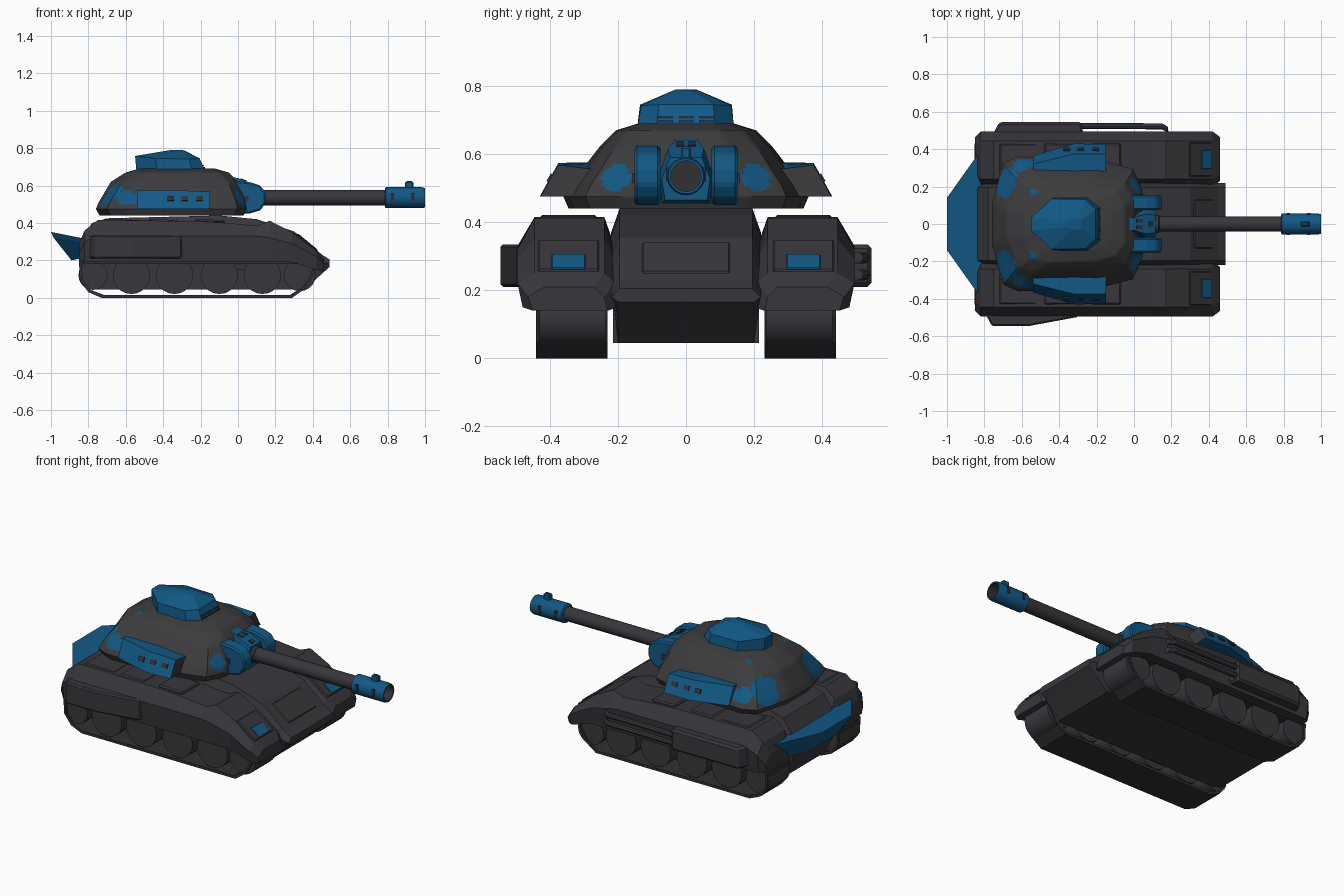
import bpy, bmesh, math
from mathutils import Vector

if "Cube" in bpy.data.objects:
    bpy.data.objects.remove(bpy.data.objects["Cube"])


def material(name, col):
    m = bpy.data.materials.new(name)
    m.diffuse_color = (*col, 1)
    m.use_nodes = True
    m.node_tree.nodes["Principled BSDF"].inputs["Base Color"].default_value = m.diffuse_color
    return m


HULL = material("charcoal hull", (0.040, 0.037, 0.044))
TUR = material("grey turret", (0.046, 0.044, 0.047))
BLUE = material("deep blue", (0.006, 0.098, 0.235))
DARK = material("dark slots", (0.032, 0.029, 0.033))


def loft(name, rings, mats, closed=False, smooth=False, cuts=0, rule=None):
    """Skin a list of vertex rings; rule(face) picks the material index."""
    bm = bmesh.new()
    vs = [[bm.verts.new(p) for p in r] for r in rings]
    n = len(vs[0])
    pairs = list(zip(vs, vs[1:])) + ([(vs[-1], vs[0])] if closed else [])
    for a, b in pairs:
        for i in range(n):
            j = (i + 1) % n
            bm.faces.new((a[i], a[j], b[j], b[i]))
    if cuts:
        bmesh.ops.subdivide_edges(bm, edges=bm.edges[:], cuts=cuts, use_grid_fill=True)
    if not closed:
        if cuts:
            bmesh.ops.holes_fill(bm, edges=[e for e in bm.edges if e.is_boundary], sides=0)
        else:
            bm.faces.new(vs[0])
            bm.faces.new(vs[-1])
    bmesh.ops.recalc_face_normals(bm, faces=bm.faces[:])
    bm.normal_update()
    if rule:
        for f in bm.faces:
            f.material_index = int(rule(f))
    me = bpy.data.meshes.new(name)
    bm.to_mesh(me)
    bm.free()
    for m in mats:
        me.materials.append(m)
    ob = bpy.data.objects.new(name, me)
    bpy.context.collection.objects.link(ob)
    if smooth:
        bpy.ops.object.select_all(action='DESELECT')
        bpy.context.view_layer.objects.active = ob
        ob.select_set(True)
        bpy.ops.object.shade_smooth_by_angle(angle=math.radians(32))
    return ob


def bevel(ob, w):
    m = ob.modifiers.new("bevel", 'BEVEL')
    m.width, m.segments = w, 1
    return ob


def box(name, loc, size, mat, rot=(0, 0, 0), bev=0):
    x, y, z = (v / 2 for v in size)
    q = [(-x, -y), (x, -y), (x, y), (-x, y)]
    ob = loft(name, [[(a, b, c) for a, b in q] for c in (-z, z)], [mat])
    ob.location, ob.rotation_euler = loc, rot
    return bevel(ob, bev) if bev else ob


def circle_x(x, r, z, n=20):
    return [(x, r * math.cos(2 * math.pi * i / n), z + r * math.sin(2 * math.pi * i / n)) for i in range(n)]


def circle_y(x, y, z, r, n=20):
    return [(x + r * math.cos(2 * math.pi * i / n), y, z + r * math.sin(2 * math.pi * i / n)) for i in range(n)]


def mirrored(half):
    return half + [(x, -y, z) for x, y, z in reversed(half)]


# Central hull: sections along x (x, bottom, shoulder, top)
hull = [(-.85, .18, .25, .30), (-.78, .045, .30, .40), (-.70, .045, .34, .425), (-.1, .045, .37, .44),
        (.1, .045, .36, .42), (.3, .045, .29, .355), (.36, .045, .25, .305), (.45, .13, .19, .23),
        (.49, .165, .18, .205)]
loft("central_hull", [mirrored([(x, .20, b), (x, .22, s), (x, .195, t)]) for x, b, s, t in hull], [HULL])
box("hull_front_plate", (.372, 0, .294), (.14, .26, .012), HULL, (0, math.radians(40), 0), .005)
box("lower_belly", (-.2, 0, .10), (1.1, .43, .11), HULL)

# Fender sections, shared by both sides
fender = [(-.85, .20, .24, .29), (-.82, .19, .30, .36), (-.75, .19, .33, .415), (-.24, .19, .33, .41),
          (-.06, .19, .33, .40), (.10, .19, .33, .385), (.17, .19, .32, .412), (.29, .19, .29, .35),
          (.42, .15, .22, .25), (.46, .14, .18, .21)]
belt = [(-.85, .19), (-.845, .09), (-.80, .03), (-.73, 0), (.29, 0), (.36, .05), (.40, .12), (.42, .19)]
wheels = [(-.775, .078), (-.57, .1), (-.34, .1), (-.1, .1), (.13, .1), (.33, .085)]
slope = math.radians(37.6)

for s, side in ((1, "left"), (-1, "right")):
    # Fender with bevelled shoulders
    rings = []
    for i, (x, b, m, t) in enumerate(fender):
        k = .03 if i in (0, len(fender) - 1) else 0
        rings.append([(x, s * y, z) for y, z in
                      ((.20 + k, b), (.48 - k, b), (.495 - k, m), (.445 - k, t), (.24 + k, t), (.21 + k, m))])
    loft(side + "_fender", rings, [HULL])
    # Raised deck panels and blue nose patch
    for x, w in ((-.62, .2), (-.40, .16), (-.15, .16)):
        box(side + "_deck_panel", (x, s * .345, .408), (w, .17, .02), HULL, (0, math.radians(2), 0), .008)
    box(side + "_nose_panel", (.355, s * .345, .300), (.15, .18, .012), HULL, (0, slope, 0), .005)
    bevel(box(side + "_nose_patch", (.388, s * .345, .283), (.07, .10, .008), BLUE, (0, slope, 0)), .003)
    # Track belt and road wheels
    rings = []
    for x, z in belt:
        xi, zi = -.21 + (x + .21) * .977, .12 + (z - .12) * .87
        rings.append([(x, s * .23, z), (x, s * .44, z), (xi, s * .44, zi), (xi, s * .23, zi)])
    loft(side + "_track", rings, [DARK], closed=True)
    for x, r in wheels:
        loft(side + "_wheel", [circle_y(x, s * .235, .12, r), circle_y(x, s * .43, .12, r)], [HULL], smooth=True)

    # Blue turret side fin with grey front end
    fin = [(-.54, [(.28, .575), (.32, .575), (.365, .475), (.30, .475)]),
           (-.32, [(.28, .572), (.375, .574), (.43, .475), (.30, .475)]),
           (-.15, [(.27, .555), (.375, .568), (.427, .475), (.30, .475)])]
    loft(side + "_turret_fin", [[(x, s * y, z) for y, z in q] for x, q in fin], [BLUE, TUR],
         rule=lambda f: f.normal.x > .7)
    for x in (-.36, -.285, -.205):
        box(side + "_fin_slot", (x, s * .4, .53), (.035, .008, .026), DARK, (s * math.radians(29.5), 0, 0))

    # Mantlet cheek
    cheek = [(-.09, .63), (-.02, .625), (.07, .617), (.12, .60), (.148, .56), (.148, .51), (.12, .468), (.06, .45),
             (-.04, .455)]
    bevel(loft(side + "_mantlet_cheek", [[(x, s * y, z) for x, z in cheek] for y in (.075, .152)], [BLUE]), .008)
    box(side + "_cheek_pin", (.04, s * .153, .53), (.03, .008, .03), DARK)

# Stowage box and exhaust pipes on the far side, tapered box on the near side
far_box = [(-.76, .47), (-.72, .545), (-.28, .545), (-.27, .47)]
bevel(loft("side_stowage_box", [[(x, y, z) for x, y in far_box] for z in (.21, .335)], [HULL]), .012)
near_box = [(-.80, -.47), (-.76, -.545), (-.56, -.545), (-.30, -.497), (-.30, -.47)]
bevel(loft("side_tapered_box", [[(x, y, z) for x, y in near_box] for z in (.21, .335)], [HULL]), .008)
for z in (.245, .295):
    path = [(-.30, .525), (.15, .522), (.18, .505), (.185, .47)]
    loft("exhaust_pipe", [[(x, y + .016 * math.cos(a), z + .016 * math.sin(a))
                           for a in (i * math.pi / 4 for i in range(8))] for x, y in path], [HULL])

# Rear blue wing
loft("rear_wing", [mirrored([(-.815, .40, .315), (-1.0, .14, .352)]),
                   mirrored([(-.81, .395, .295), (-.985, .14, .32)]),
                   mirrored([(-.80, .36, .22), (-.89, .14, .20)])], [BLUE])

# Turret: rings by height (z, rear, front, half width), with blue camouflage spots
tur = [(.44, -.74, .03, .345), (.475, -.76, .045, .36), (.51, -.745, .04, .34), (.62, -.68, .0, .255),
       (.67, -.60, -.05, .205), (.69, -.53, -.12, .14)]
spots = [((-.69, .22, .55), .085), ((-.54, .17, .68), .022), ((.01, .205, .53), .045), ((-.60, .31, .53), .05)]


def camo(f):
    c = f.calc_center_median()
    c.y = abs(c.y)
    return any((c - Vector(p)).length < r for p, r in spots)


loft("turret", [mirrored([(b, w * .3, z), (b + .06, w * .9, z), (b + .14, w, z), (-.2, w * .96, z),
                          (f - .05, w * .82, z), (f, w * .5, z)]) for z, b, f, w in tur],
     [TUR, BLUE], smooth=True, cuts=6, rule=camo)

# Faceted commander cupola with front slots
loft("cupola", [mirrored([(-.54, .04, .64), (-.43, .143, .65), (-.24, .147, .65), (-.16, .09, .645)]),
                mirrored([(-.55, .035, .758), (-.44, .135, .745), (-.26, .132, .742), (-.205, .08, .745)]),
                mirrored([(-.36, .015, .79), (-.33, .03, .79), (-.30, .03, .79), (-.28, .02, .785)])], [BLUE])
for y in (-.06, 0, .06):
    for z in (.695, .708):
        box("cupola_slot", (-.181 - (z - .695) * .47, y, z), (.008, .045, .006), DARK)

# Mantlet neck from cupola to gun
neck = [(-.19, .06, .58, .675), (-.08, .045, .5, .655), (.0, .045, .47, .64), (.06, .07, .455, .617),
        (.115, .062, .465, .59)]
loft("mantlet_neck", [mirrored([(x, w, b), (x, w * 1.15, (b + t) / 2), (x, w * .75, t)]) for x, w, b, t in neck],
     [BLUE])
for y in (-.018, .018):
    box("neck_slot", (.03, y, .629), (.035, .02, .008), DARK, (0, math.radians(21), 0))
box("neck_slot_front", (.092, 0, .603), (.025, .03, .008), DARK, (0, math.radians(26), 0))

# Gun barrel, hollow muzzle and sight
loft("gun_barrel", [circle_x(x, r, .535) for x, r in ((.08, .048), (.13, .048), (.135, .041), (.80, .041))],
     [HULL], smooth=True)
loft("muzzle", [circle_x(x, r, .535) for x, r in ((.785, .048), (.79, .056), (.985, .056), (1.0, .052),
                                                  (1.0, .045), (.93, .045))],
     [BLUE, DARK], smooth=True,
     rule=lambda f: f.calc_center_median().x > .92 and
     math.hypot(f.calc_center_median().y, f.calc_center_median().z - .535) < .0455)
box("muzzle_sight", (.915, 0, .602), (.045, .03, .04), BLUE, bev=.006)
box("muzzle_sight_slot", (.915, 0, .621), (.025, .012, .006), DARK)
for s in (1, -1):
    for x in (.825, .935):
        box("muzzle_slot", (x, s * .0545, .54), (.018, .008, .04), DARK)
